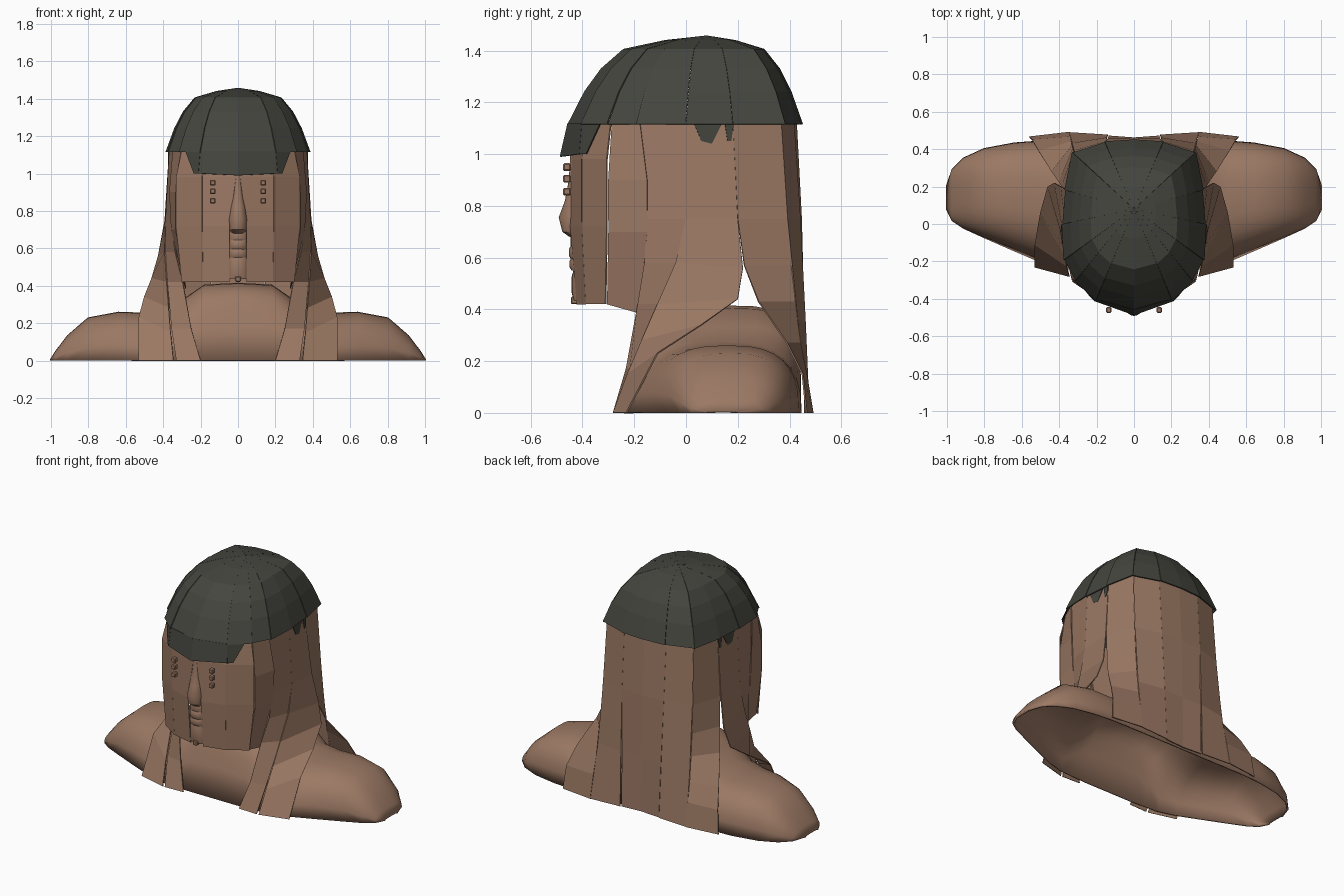
import bpy, bmesh, math
from mathutils import Vector

default_cube = bpy.data.objects.get("Cube")
if default_cube:
    bpy.data.objects.remove(default_cube, do_unlink=True)


def make_material(name, colour):
    mat = bpy.data.materials.new(name)
    mat.use_nodes = True
    mat.diffuse_color = (*colour, 1)
    mat.node_tree.nodes["Principled BSDF"].inputs["Base Color"].default_value = (*colour, 1)
    return mat


skin = make_material("warm brown", (.33, .19, .127))
dark = make_material("charcoal", (.058, .06, .048))


def finish(name, bm, mat, thickness=0, mirror=False, smooth_angle=0):
    """Turn a bmesh into a named object with optional shell, mirror and shading."""
    bmesh.ops.recalc_face_normals(bm, faces=bm.faces)
    mesh = bpy.data.meshes.new(name)
    bm.to_mesh(mesh)
    bm.free()
    mesh.materials.append(mat)
    obj = bpy.data.objects.new(name, mesh)
    bpy.context.collection.objects.link(obj)
    if smooth_angle:
        bpy.ops.object.select_all(action="DESELECT")
        obj.select_set(True)
        bpy.context.view_layer.objects.active = obj
        bpy.ops.object.shade_smooth_by_angle(angle=math.radians(smooth_angle))
    if mirror:
        obj.modifiers.new("Mirror", "MIRROR").use_clip = True
    if thickness:
        shell = obj.modifiers.new("Shell", "SOLIDIFY")
        shell.thickness = thickness
        shell.offset = 0
    return obj


def loft(bm, rows):
    """Bridge successive rows of points with quads."""
    verts = [[bm.verts.new(p) for p in row] for row in rows]
    for a, b in zip(verts, verts[1:]):
        for i in range(len(a) - 1):
            bm.faces.new((a[i], a[i + 1], b[i + 1], b[i]))
    return verts


def strand(name, left_edge, right_edge, mat=skin):
    """Thin faceted sheet between two edges, mirrored to the other side."""
    bm = bmesh.new()
    loft(bm, list(zip(left_edge, right_edge)))
    finish(name, bm, mat, thickness=.006, mirror=True)


# Shoulders, chest and neck: arches along x, open underneath, chest flaring at the base
# each station: x, front y, back y, top height, flare
stations = [(1, .08, .2, .004, 0), (.97, .02, .29, .05, 0), (.91, -.02, .35, .13, 0),
            (.8, -.06, .4, .225, .01), (.64, -.11, .43, .255, .03), (.5, -.15, .44, .25, .05),
            (.38, -.175, .44, .27, .06), (.28, -.18, .44, .33, .06), (.18, -.185, .44, .4, .06),
            (0, -.185, .44, .41, .06)]
rows = []
for x, front, back, top, flare in stations:
    middle, half = (front + back) / 2, (back - front) / 2
    power = .72 if x > .3 else .5
    row = []
    for i in range(17):
        angle = math.pi * i / 16
        c, s = math.cos(angle), max(math.sin(angle), 0)
        z = top * s ** power
        y = middle - half * math.copysign(abs(c) ** power, c)
        row.append((x, y - flare * max(0, 1 - z / .25) * (c > 0), z))
    rows.append(row)
bm = bmesh.new()
loft(bm, rows)
finish("bust", bm, skin, thickness=.012, mirror=True, smooth_angle=60)

# Cheek panels around the face
strand("front_cheek_panel",
       [(0, -.43, 1.12), (.01, -.44, .98), (.045, -.445, .72), (.045, -.42, .42)],
       [(.18, -.385, 1.12), (.19, -.4, .98), (.19, -.4, .72), (.185, -.385, .42)])
strand("outer_cheek_panel",
       [(.18, -.385, 1.12), (.19, -.4, .98), (.19, -.4, .72), (.185, -.385, .42)],
       [(.3, -.29, 1.12), (.33, -.305, .98), (.33, -.305, .72), (.3, -.31, .42)])
strand("jaw_panel",
       [(.3, -.285, 1.14), (.33, -.3, .9), (.33, -.3, .7), (.29, -.305, .42)],
       [(.345, -.18, 1.14), (.365, -.15, .9), (.355, -.15, .7), (.28, -.18, .385)])

# Long locks falling forward over the chest
strand("inner_chest_lock",
       [(.34, -.18, 1.14), (.355, -.15, .75), (.335, -.16, .58),
        (.295, -.185, .42), (.25, -.23, .17), (.2, -.275, 0)],
       [(.365, 0, 1.14), (.385, 0, .75), (.385, -.03, .58),
        (.375, -.1, .42), (.355, -.215, .17), (.33, -.28, 0)])
strand("outer_chest_lock",
       [(.365, 0, 1.14), (.385, 0, .75), (.39, -.04, .58), (.38, -.11, .42),
        (.37, -.17, .28), (.36, -.225, .15), (.345, -.28, 0)],
       [(.35, .18, 1.14), (.39, .2, .75), (.425, .22, .56), (.46, .2, .44),
        (.5, .06, .34), (.53, -.11, .23), (.53, -.23, 0)])

# Long locks falling down the back
strand("side_back_lock",
       [(.35, .18, 1.13), (.385, .2, .75), (.4, .225, .57), (.44, .28, .43),
        (.51, .39, .27), (.545, .45, .15), (.56, .465, 0)],
       [(.31, .365, 1.13), (.32, .39, .75), (.325, .405, .57), (.33, .42, .43),
        (.335, .44, .27), (.34, .465, .15), (.345, .49, 0)])
strand("middle_back_lock",
       [(.31, .365, 1.13), (.32, .39, .75), (.33, .43, .35), (.345, .488, 0)],
       [(.15, .415, 1.13), (.15, .44, .75), (.145, .46, .35), (.14, .475, 0)])
strand("centre_back_lock",
       [(.15, .415, 1.13), (.15, .44, .75), (.14, .455, .35), (.135, .47, 0)],
       [(0, .425, 1.13), (0, .445, .75), (0, .455, .35), (0, .46, 0)])

# Dark cap of hair: overlapping panels from the crown to the rim
crown = Vector((0, .08, 1.455))
rim_height = 1.115
rim = [(0, -.455), (.2, -.4), (.31, -.3), (.37, -.19), (.38, 0),
       (.365, .18), (.325, .38), (.155, .435), (0, .445)]
dome = [(1, 0), (.88, .37), (.76, .63), (.6, .85), (.3, .95), (.01, 1)]


def cap_point(rim_xy, spread, rise, swell):
    x = rim_xy[0] * spread * swell
    y = crown.y + (rim_xy[1] - crown.y) * spread * swell
    return (x, y, rim_height + (crown.z - rim_height) * rise)


for number, (start, end) in enumerate(zip(rim, rim[1:])):
    swell = 1.012 if number % 2 else 1
    strand(f"cap_panel_{number + 1}",
           [cap_point(start, f, t, swell) for f, t in dome],
           [cap_point(end, f, t, swell) for f, t in dome], dark)

# Fringe hanging below the cap
strand("fringe", [(0, -.455, 1.12), (0, -.485, .99)], [(.2, -.4, 1.12), (.21, -.41, 1.0)], dark)
strand("fringe_end", [(.2, -.4, 1.12), (.21, -.41, 1.0)], [(.28, -.33, 1.12), (.235, -.385, 1.0)], dark)

# Short dark wisps below the rim at the sides
strand("front_wisp", [(.371, .03, 1.12), (.372, .06, 1.05)], [(.362, .14, 1.12), (.368, .1, 1.04)], dark)
strand("back_wisp", [(.362, .15, 1.12), (.365, .16, 1.05)], [(.358, .185, 1.12), (.362, .175, 1.05)], dark)

# Nose: rounded sections from brow to nostrils
half_turn = [math.pi * i / 8 for i in range(9)]
bm = bmesh.new()
rows = []
for z, width, tip in [(1, .012, -.447), (.9, .025, -.453), (.82, .04, -.468), (.755, .05, -.492),
                      (.7, .048, -.478), (.68, .03, -.45)]:
    rows.append([(width * math.cos(a), -.43 + (tip + .43) * math.sin(a), z) for a in half_turn])
bm.faces.new(loft(bm, rows)[-1])
finish("nose", bm, skin, smooth_angle=40)

# Mouth and chin: stacked rounded bands
for name, z, height, front in [("upper_lip_skin", .665, .035, -.447), ("upper_lip", .62, .025, -.453),
                               ("lower_lip", .575, .025, -.45), ("chin", .495, .06, -.442)]:
    bm = bmesh.new()
    rows = []
    for level, inset in [(-1, .008), (-.5, 0), (.5, 0), (1, .008)]:
        rows.append([(.05 * math.cos(a), -.415 + (front + inset + .415) * math.sin(a), z + height * level)
                     for a in half_turn])
    loft(bm, rows)
    finish(name, bm, skin, smooth_angle=40)


# Small beads beside the face and under the chin
def bead(name, centre, mirror):
    bm = bmesh.new()
    bmesh.ops.create_cube(bm, size=.03)
    bmesh.ops.bevel(bm, geom=bm.edges[:], offset=.005, segments=1, affect="EDGES")
    bmesh.ops.translate(bm, verts=bm.verts, vec=centre)
    finish(name, bm, skin, mirror=mirror)


for number, z in enumerate((.95, .905, .855)):
    bead(f"face_bead_{number + 1}", (.135, -.46, z), True)
bead("chin_bead", (0, -.43, .435), False)
